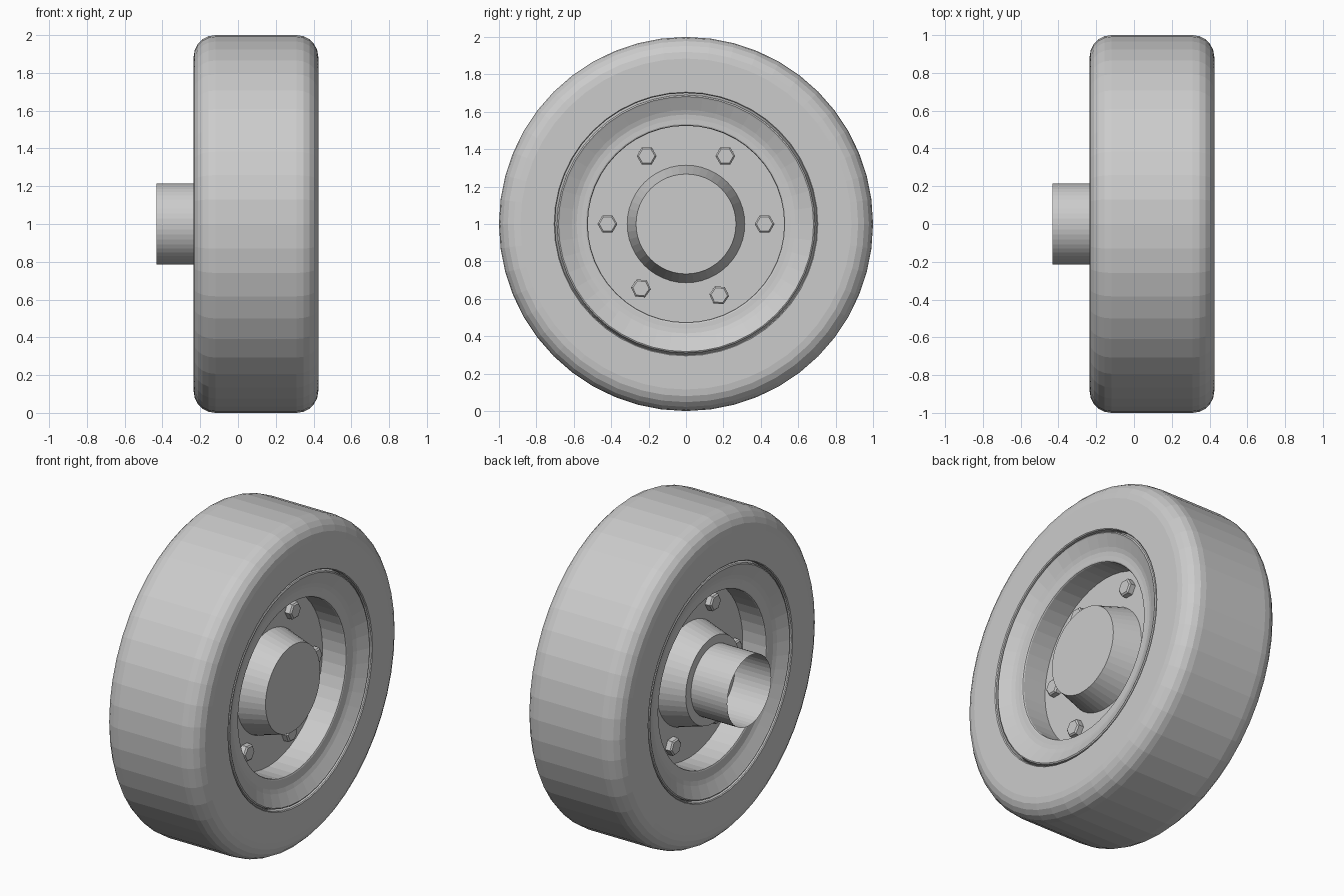
import bpy, bmesh, math
from mathutils import Matrix, Vector

cube = bpy.data.objects.get("Cube")
if cube:
    bpy.data.objects.remove(cube)

MID = 0.095      # wheel's centre plane along x
SIDES = 48       # facets around the axle


def finish(name, bm):
    bmesh.ops.recalc_face_normals(bm, faces=bm.faces)
    mesh = bpy.data.meshes.new(name)
    bm.to_mesh(mesh)
    bm.free()
    obj = bpy.data.objects.new(name, mesh)
    obj.location = (MID, 0, 1)
    bpy.context.collection.objects.link(obj)
    return obj


def lathe(name, profile, closed=False):
    """Spin (offset, radius) points around the x axis; radius 0 closes to a pole."""
    bm = bmesh.new()
    rings = []
    for off, rad in profile:
        if rad == 0:
            rings.append([bm.verts.new((off, 0, 0))] * SIDES)
            continue
        angles = [math.tau * i / SIDES for i in range(SIDES)]
        rings.append([bm.verts.new((off, rad * math.cos(a), rad * math.sin(a)))
                      for a in angles])
    pairs = list(zip(rings, rings[1:]))
    if closed:
        pairs.append((rings[-1], rings[0]))
    for a, b in pairs:
        for i in range(SIDES):
            j = (i + 1) % SIDES
            bm.faces.new(dict.fromkeys((a[i], a[j], b[j], b[i])))
    return finish(name, bm)


def mirrored(half):
    """Extend a half profile onto the opposite side of the wheel."""
    return half + [(-off, rad) for off, rad in reversed(half)]


# Tyre: flat tread and side walls joined by rounded shoulders
WIDTH, ROUND, STEPS = 0.33, 0.115, 5
shoulder = []
for k in range(STEPS + 1):
    a = math.pi / 2 * k / STEPS
    shoulder.append((WIDTH - ROUND + ROUND * math.cos(a), 1 - ROUND + ROUND * math.sin(a)))
lathe("tyre", mirrored([(0.28, 0.70), (0.325, 0.70), (WIDTH, 0.705)] + shoulder), closed=True)

# Rim: outer lip, sloping flange, rounded inner lip and straight barrel
rim_half = [(0.28, 0.702), (0.31, 0.692), (0.322, 0.689), (0.326, 0.682),
            (0.322, 0.675), (0.290, 0.61), (0.281, 0.585), (0.278, 0.56),
            (0.277, 0.535), (0.274, 0.528), (0.268, 0.525)]
lathe("rim", mirrored(rim_half), closed=True)

# Wheel disc filling the barrel
DISC = 0.115
lathe("wheel_disc", mirrored([(DISC, 0), (DISC, 0.53)]))

# Tapered hub projecting on both sides
lathe("hub", mirrored([(0.28, 0), (0.28, 0.267), (DISC - 0.02, 0.32)]))

# Open axle tube on the inner side
lathe("axle_tube", [(-0.527, 0.215), (-0.25, 0.215)])


# Hexagonal bolts with chamfered heads, on both faces of the disc
def bolt(name, angle, side):
    bm = bmesh.new()
    bmesh.ops.create_cone(bm, cap_ends=True, segments=6, radius1=0.053, radius2=0.053, depth=0.06)
    top = [e for e in bm.edges if all(v.co.z > 0 for v in e.verts)]
    bmesh.ops.bevel(bm, geom=top, offset=0.008, segments=1, affect='EDGES')
    place = (Matrix.Translation(Vector((side * (DISC + 0.01), 0.42 * math.cos(angle),
                                        0.42 * math.sin(angle))))
             @ Matrix.Rotation(angle, 4, 'X')
             @ Matrix.Rotation(side * math.pi / 2, 4, 'Y'))
    bmesh.ops.transform(bm, matrix=place, verts=bm.verts)
    finish(name, bm)


for n, deg in enumerate((0, 60, 120, 180, 235, 295)):
    bolt(f"outer_bolt_{n + 1}", math.radians(deg), 1)
    bolt(f"inner_bolt_{n + 1}", math.radians(deg), -1)
